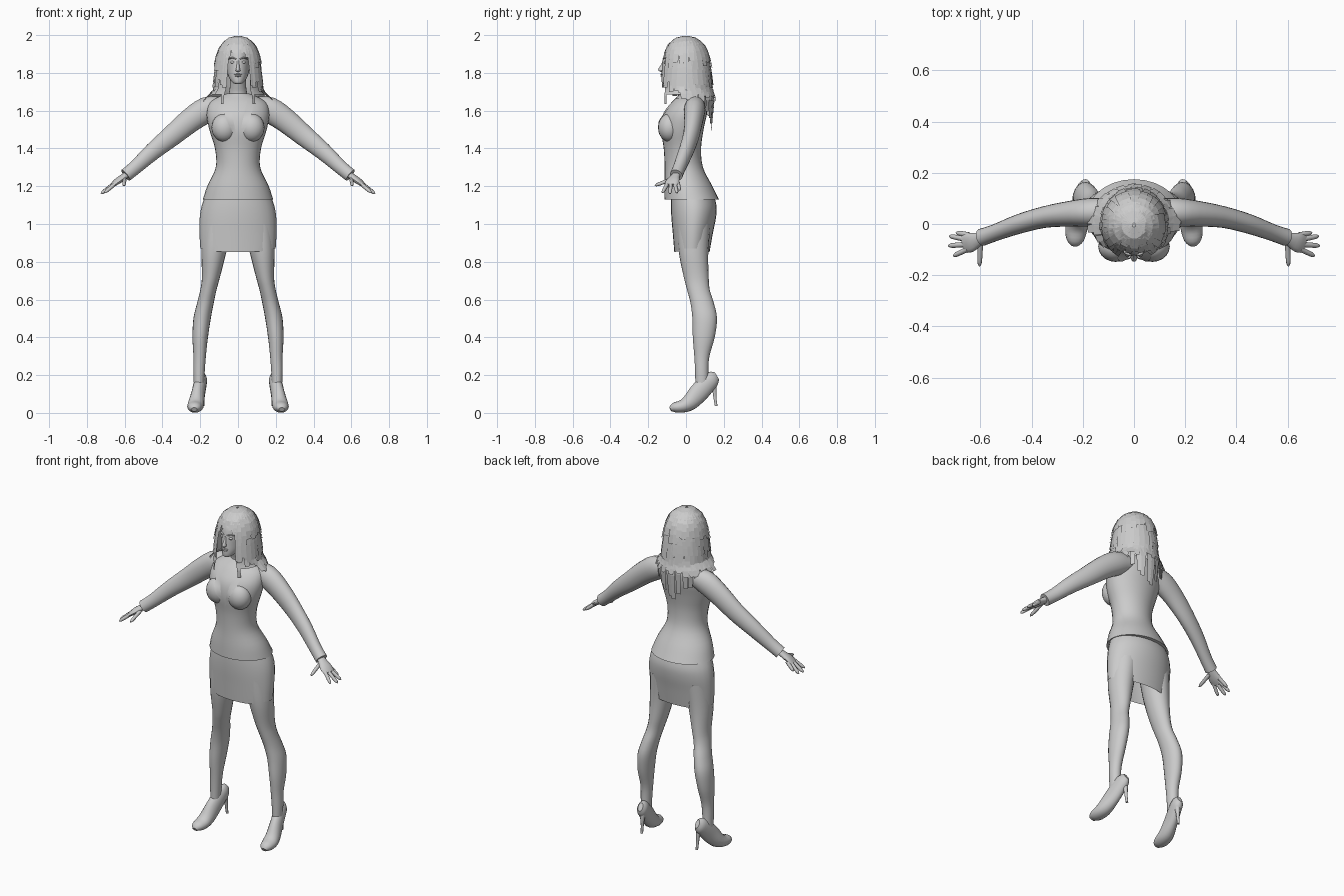
import bpy, bmesh, math, random
from mathutils import Vector
from mathutils.bvhtree import BVHTree

random.seed(4)
cube = bpy.data.objects.get("Cube")
if cube:
    bpy.data.objects.remove(cube, do_unlink=True)

grey = bpy.data.materials.new("plain_grey")
grey.use_nodes = True
grey.diffuse_color = (0.6, 0.6, 0.6, 1)
grey.node_tree.nodes["Principled BSDF"].inputs["Base Color"].default_value = (0.6, 0.6, 0.6, 1)


def finish(name, bm, mirror=False, smooth=True):
    mesh = bpy.data.meshes.new(name)
    bm.to_mesh(mesh)
    bm.free()
    ob = bpy.data.objects.new(name, mesh)
    bpy.context.collection.objects.link(ob)
    mesh.materials.append(grey)
    if mirror:
        ob.modifiers.new("Mirror", "MIRROR").use_mirror_merge = False
    if smooth:
        bpy.ops.object.select_all(action="DESELECT")
        bpy.context.view_layer.objects.active = ob
        ob.select_set(True)
        bpy.ops.object.shade_smooth_by_angle(angle=math.radians(45))
    return ob


def refine(rows, k):
    """Catmull-Rom interpolation of rows of numbers."""
    out = []
    for i in range(len(rows) - 1):
        a, b, c, d = (rows[min(max(i + j, 0), len(rows) - 1)] for j in (-1, 0, 1, 2))
        for s in range(k):
            t = s / k
            out.append([q + (r - p) * t / 2 + (2 * p - 5 * q + 4 * r - w) * t * t / 2
                        + (3 * q - p - 3 * r + w) * t ** 3 / 2 for p, q, r, w in zip(a, b, c, d)])
    return out + [list(rows[-1])]


def skin(bm, rings, n, caps=True):
    """Bridge elliptical rings given as (centre, u axis, v axis)."""
    loops = []
    for c, u, v in rings:
        angles = [2 * math.pi * i / n for i in range(n)]
        loops.append([bm.verts.new(c + u * math.cos(a) + v * math.sin(a)) for a in angles])
    for a, b in zip(loops, loops[1:]):
        for i in range(n):
            bm.faces.new((a[i], a[(i + 1) % n], b[(i + 1) % n], b[i]))
    if caps:
        bm.faces.new(loops[0])
        bm.faces.new(loops[-1])
    bmesh.ops.recalc_face_normals(bm, faces=bm.faces)
    return loops


def upright(bm, rows, n=28, k=4, caps=True):
    """Rows: height, centre x, half width, front y, back y."""
    rings = [(Vector((x, (f + b) / 2, z)), Vector((w, 0, 0)), Vector((0, (b - f) / 2, 0)))
             for z, x, w, f, b in refine(rows, k)]
    return skin(bm, rings, n, caps)


def tube(bm, rows, n=16, k=3):
    """Rows: x, y, z, sideways radius, up radius."""
    rows = refine(rows, k)
    pts = [Vector(r[:3]) for r in rows]
    rings = []
    for i, r in enumerate(rows):
        t = (pts[min(i + 1, len(pts) - 1)] - pts[max(i - 1, 0)]).normalized()
        u = t.cross(Vector((0, 0, 1))).normalized()
        rings.append((pts[i], u * r[3], u.cross(t) * r[4]))
    skin(bm, rings, n)


def ball(bm, at, size):
    made = bmesh.ops.create_uvsphere(bm, u_segments=20, v_segments=12, radius=1)["verts"]
    bmesh.ops.scale(bm, vec=size, verts=made)
    bmesh.ops.translate(bm, vec=at, verts=made)


# Fitted jacket with bust
bm = bmesh.new()
upright(bm, [(1.13, 0, .186, -.115, .175), (1.2, 0, .163, -.115, .14), (1.3, 0, .118, -.113, .09),
             (1.4, 0, .122, -.118, .08), (1.5, 0, .152, -.132, .093), (1.58, 0, .166, -.12, .11),
             (1.64, 0, .152, -.08, .112), (1.675, 0, .1, -.045, .1), (1.69, 0, .06, -.03, .08)])
for s in (1, -1):
    ball(bm, (s * .072, -.088, 1.51), (.068, .06, .075))
jacket = finish("jacket", bm)

# Lapels and neckline lying on the chest
tree = BVHTree.FromObject(jacket, bpy.context.evaluated_depsgraph_get())
bm = bmesh.new()
strip = []
for i in range(13):
    t = i / 12
    z = 1.45 + .215 * t
    inner = .002 + .05 * t
    outer = inner + .004 + .035 * math.sin(math.pi * min(t * .75, .6))
    row = []
    for x in (inner, (inner + outer) / 2, outer):
        hit = tree.ray_cast(Vector((x, -1, z)), Vector((0, 1, 0)))[0]
        row.append(bm.verts.new((x, hit.y - .005, z)))
    strip.append(row)
for a, b in zip(strip, strip[1:]):
    for j in (0, 1):
        bm.faces.new((a[j], a[j + 1], b[j + 1], b[j]))
finish("lapels", bm, mirror=True)

# Skirt, open below with the hem raised at the sides
bm = bmesh.new()
loops = upright(bm, [(.853, 0, .198, -.062, .125), (.95, 0, .204, -.07, .142), (1.03, 0, .203, -.077, .158),
                     (1.09, 0, .194, -.08, .162), (1.145, 0, .176, -.08, .15)], caps=False)
for v in loops[0]:
    v.co.z += .03 * max(0, abs(v.co.x) / .2 - .6) / .4
finish("skirt", bm)

# Legs
bm = bmesh.new()
upright(bm, [(.13, .207, .026, .05, .12), (.22, .206, .03, .048, .118), (.3, .203, .033, .044, .124),
             (.4, .2, .041, .036, .152), (.5, .19, .046, .034, .164), (.58, .173, .044, .024, .148),
             (.65, .157, .043, .006, .126), (.72, .143, .048, -.012, .12), (.85, .128, .066, -.038, .118),
             (1.0, .11, .08, -.05, .13)], n=20)
finish("legs", bm, mirror=True)

# High-heeled shoes
bm = bmesh.new()
tube(bm, [(.232, -.082, .018, .016, .012), (.23, -.062, .028, .034, .026), (.226, -.02, .035, .043, .034),
          (.22, .02, .056, .041, .044), (.21, .065, .104, .035, .052), (.2, .11, .153, .033, .05),
          (.193, .143, .182, .029, .042), (.19, .163, .195, .014, .024)])
upright(bm, [(.18, .188, .022, .108, .162), (.12, .186, .012, .137, .163), (.08, .185, .008, .145, .162),
             (.037, .184, .007, .152, .167)], n=10)
finish("shoes", bm, mirror=True)

# Sleeves
bm = bmesh.new()
tube(bm, [(.09, .05, 1.625, .05, .05), (.165, .046, 1.605, .056, .068), (.25, .04, 1.55, .05, .064),
          (.35, .027, 1.467, .042, .056), (.45, 0, 1.385, .038, .047), (.54, -.033, 1.303, .033, .038),
          (.595, -.052, 1.258, .034, .036)], n=20)
finish("sleeves", bm, mirror=True)

# Hands with four fingers and a thumb
bm = bmesh.new()
tube(bm, [(.57, -.043, 1.275, .02, .016), (.605, -.058, 1.25, .026, .017), (.64, -.072, 1.225, .038, .016),
          (.665, -.08, 1.205, .034, .01)], n=14)
for base, tip in (((.645, -.043, 1.22), (.695, -.034, 1.178)), ((.655, -.06, 1.215), (.722, -.047, 1.164)),
                  ((.655, -.08, 1.213), (.726, -.085, 1.16)), ((.65, -.098, 1.213), (.706, -.125, 1.166)),
                  ((.6, -.07, 1.24), (.604, -.165, 1.203))):
    a, b = Vector(base), Vector(tip)
    tube(bm, [(*a.lerp(b, t), r, r) for t, r in ((0, .0105), (.5, .01), (.85, .0085), (1, .003))], n=8)
finish("hands", bm, mirror=True)

# Neck and head
bm = bmesh.new()
upright(bm, [(1.6, 0, .06, -.05, .07), (1.68, 0, .05, -.03, .065), (1.73, 0, .043, -.04, .055),
             (1.79, 0, .043, -.06, .055)], n=20)
finish("neck", bm)
bm = bmesh.new()
upright(bm, [(1.742, 0, .014, -.12, -.085), (1.75, 0, .03, -.128, -.055), (1.78, 0, .05, -.13, .02),
             (1.82, 0, .061, -.127, .075), (1.87, 0, .067, -.122, .095), (1.92, 0, .063, -.108, .09),
             (1.96, 0, .045, -.072, .06), (1.978, 0, .015, -.03, .02)])
finish("head", bm)

# Face details
bm = bmesh.new()
upright(bm, [(1.806, 0, .006, -.136, -.118), (1.812, 0, .013, -.146, -.115), (1.822, 0, .01, -.146, -.115),
             (1.845, 0, .007, -.131, -.11), (1.868, 0, .006, -.123, -.11)], n=12, k=2)
finish("nose", bm)
bm = bmesh.new()
ball(bm, (0, -.127, 1.792), (.021, .008, .004))
ball(bm, (0, -.127, 1.784), (.017, .009, .005))
finish("lips", bm)
bm = bmesh.new()
ball(bm, (.027, -.11, 1.856), (.014, .008, .007))
finish("eyes", bm, mirror=True)
bm = bmesh.new()
tube(bm, [(.01, -.121, 1.873, .004, .003), (.03, -.114, 1.88, .005, .004), (.05, -.092, 1.873, .003, .002)], n=8)
finish("eyebrows", bm, mirror=True)

# Hair outline from crown to tips: radius, height
OUTLINE = [(.01, 1.996), (.05, 1.985), (.086, 1.95), (.105, 1.9), (.115, 1.84), (.121, 1.78),
           (.127, 1.71), (.137, 1.66), (.128, 1.58), (.118, 1.5)]


def hair_point(angle, s, lift=0):
    i = min(int(s), len(OUTLINE) - 2)
    (r0, z0), (r1, z1) = OUTLINE[i], OUTLINE[i + 1]
    r, z = r0 + (r1 - r0) * (s - i), z0 + (z1 - z0) * (s - i)
    flare = 1 + .25 * abs(math.sin(angle)) * max(0, min(s - 6, 1))
    return Vector(((r + lift) * math.sin(angle) * flare, (r + lift) * math.cos(angle) * 1.08, z))


def lock(bm, angle, start, end, width, lift=0, steps=5):
    """A flat hanging lock; angle is measured from the back."""
    side = Vector((math.cos(angle), -math.sin(angle), 0))
    rows = []
    lean = random.uniform(-.05, .05)
    for i in range(steps + 1):
        t = i / steps
        p = hair_point(angle + lean * t, start + (end - start) * t, lift * t)
        w = width * min(1, .3 + math.hypot(p.x, p.y) / .1) * (1 - .25 * t)
        rows.append([bm.verts.new(p + side * w), bm.verts.new(p - side * w)])
    for a, b in zip(rows, rows[1:]):
        bm.faces.new((a[0], a[1], b[1], b[0]))


# Solid under layer, open around the face
bm = bmesh.new()
grid = [[bm.verts.new(hair_point(math.radians(a), s / 2, -.006)) for s in range(14)]
        for a in range(-140, 141, 10)]
for a, b in zip(grid, grid[1:]):
    for j in range(13):
        bm.faces.new((a[j], a[j + 1], b[j + 1], b[j]))
finish("hair_under_layer", bm)

# Layered locks: fringe, crown, sides and back, then long tips
bm = bmesh.new()
for s in (1, -1):
    for deg in (178, 166, 154):
        lock(bm, math.radians(s * deg), 0, 2.5 + (178 - deg) / 30, .017, .004)
    for deg in (145, 137):
        lock(bm, math.radians(s * deg), .3, random.uniform(5.6, 6.1), .02, .006, 8)
    lock(bm, math.radians(s * 142), 4, 7.3, .012, -.01)
    for i in range(11):
        deg = 6 + 12 * i
        lock(bm, math.radians(s * deg), 0, random.uniform(3.4, 4.5), .019, .012)
        lock(bm, math.radians(s * (deg + 4)), 2, random.uniform(5.2, 6), .018, .009)
        lock(bm, math.radians(s * (deg - 3)), 3.5, random.uniform(6.1, 6.7), .018, .006)
    for i in range(8):
        deg = 5 + 13 * i
        lock(bm, math.radians(s * deg), 5.5, random.uniform(6.8, 7.2), .02, .01, 3)
    for i in range(5):
        lock(bm, math.radians(s * (6 + 12 * i)), 6, 8.9 - .3 * i + random.uniform(-.2, .2), .016, .006)
finish("hair_locks", bm, smooth=False)
